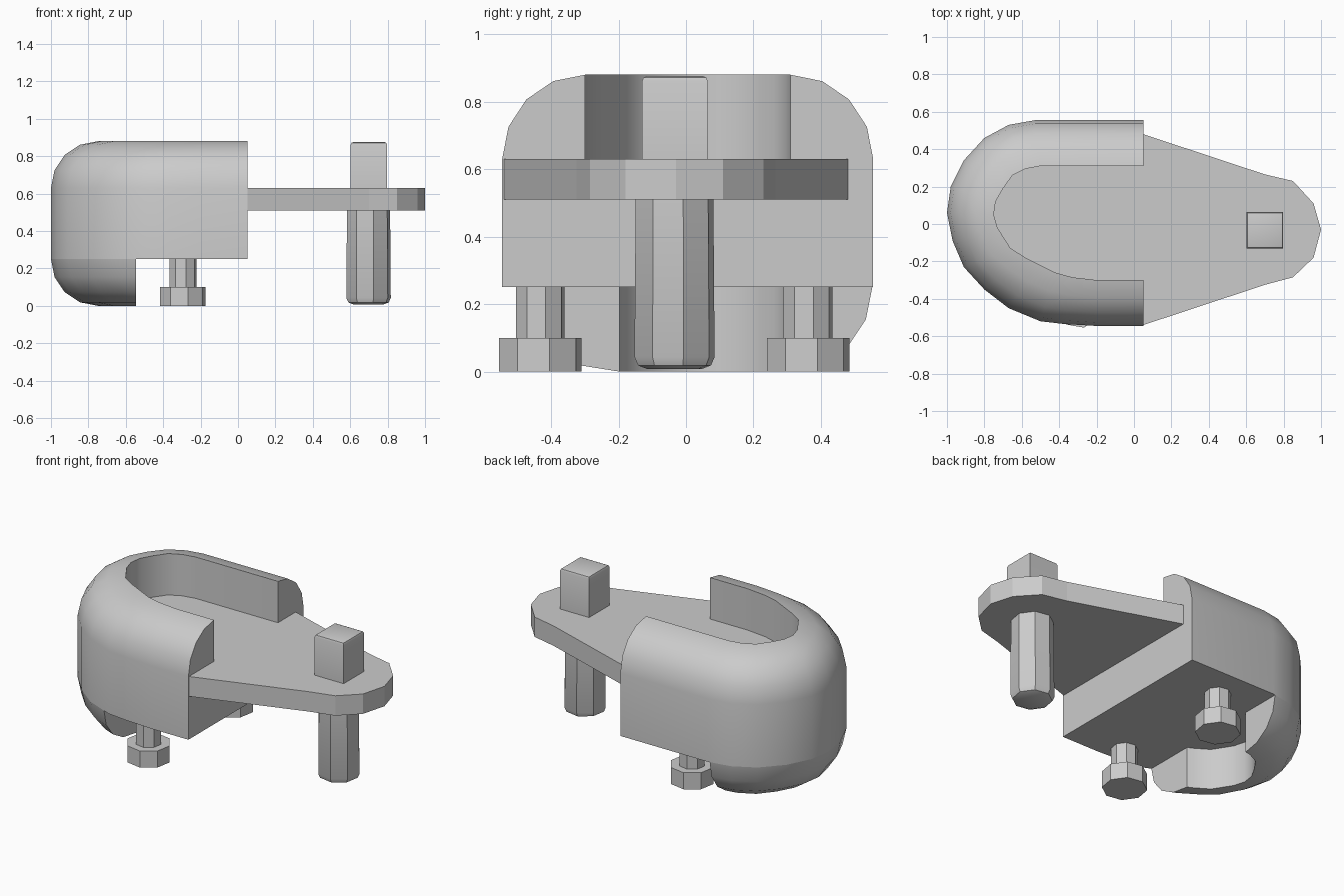
import bpy, bmesh, math
from mathutils import Matrix

if "Cube" in bpy.data.objects:
    bpy.data.objects.remove(bpy.data.objects["Cube"], do_unlink=True)

GREY = (0.6, 0.6, 0.6, 1)
mat = bpy.data.materials.new("plain grey")
mat.use_nodes = True
mat.diffuse_color = GREY
mat.node_tree.nodes["Principled BSDF"].inputs["Base Color"].default_value = GREY


def finish(name, bm, smooth=None):
    bmesh.ops.recalc_face_normals(bm, faces=bm.faces)
    mesh = bpy.data.meshes.new(name)
    bm.to_mesh(mesh)
    bm.free()
    obj = bpy.data.objects.new(name, mesh)
    bpy.context.collection.objects.link(obj)
    mesh.materials.append(mat)
    if smooth:
        bpy.ops.object.select_all(action='DESELECT')
        obj.select_set(True)
        bpy.context.view_layer.objects.active = obj
        bpy.ops.object.shade_smooth_by_angle(angle=math.radians(smooth))
    return obj


def add_level(bm, outline, z):
    return [bm.verts.new((x, y, z)) for x, y in outline]


def bridge(bm, a, b):
    for i in range(len(a) - 1):
        bm.faces.new((a[i], a[i + 1], b[i + 1], b[i]))


# Horseshoe outlines, back to front around the closed end
outer = [(.05, .555), (-.53, .555), (-.67, .53), (-.8, .46), (-.91, .34),
         (-.98, .2), (-1, .06), (-.97, -.09), (-.91, -.23), (-.8, -.35),
         (-.67, -.45), (-.5, -.52), (-.37, -.535), (-.2, -.545), (.05, -.545)]
inner = [(.05, .31), (-.5, .31), (-.58, .295), (-.65, .26), (-.7, .19),
         (-.74, .12), (-.75, .05), (-.73, -.02), (-.66, -.13), (-.58, -.18),
         (-.5, -.22), (-.42, -.26), (-.33, -.285), (-.2, -.3), (.05, -.3)]
FLOOR, UNDER, ROUND = .63, .25, .25


def rounded_levels(bm, z, direction, steps=4):
    # Quarter-round from the outer wall to the inner rim
    levels = []
    for s in range(steps + 1):
        t = s / steps * math.pi / 2
        k = 1 - math.cos(t)
        line = [(o[0] + (i[0] - o[0]) * k, o[1] + (i[1] - o[1]) * k)
                for o, i in zip(outer, inner)]
        levels.append(add_level(bm, line, z + direction * ROUND * math.sin(t)))
    return levels


# Upper body with raised horseshoe wall and solid floor
bm = bmesh.new()
levels = [add_level(bm, outer, UNDER)] + rounded_levels(bm, FLOOR, 1)
levels.append(add_level(bm, inner, FLOOR))
for a, b in zip(levels, levels[1:]):
    bridge(bm, a, b)
bm.faces.new(levels[0])
bm.faces.new(levels[-1])
bm.faces.new([l[0] for l in levels] + [l[-1] for l in reversed(levels)])
finish("body", bm, 35)

# Lower skirt, only around the closed end
bm = bmesh.new()
levels = rounded_levels(bm, UNDER, -1)
levels.append(add_level(bm, inner, UNDER))
for a, b in zip(levels, levels[1:] + levels[:1]):
    bridge(bm, a, b)
bmesh.ops.bisect_plane(bm, geom=bm.verts[:] + bm.edges[:] + bm.faces[:],
                       plane_co=(-.545, 0, 0), plane_no=(1, 0, 0), clear_outer=True)
bmesh.ops.holes_fill(bm, edges=[e for e in bm.edges if e.is_boundary], sides=0)
finish("lower_skirt", bm, 35)

# Tapered plate
plate = [(.05, .48), (.7, .265), (.85, .23), (.96, .11), (1, -.03),
         (.96, -.18), (.85, -.285), (.7, -.325), (.05, -.54)]
bm = bmesh.new()
low, high = add_level(bm, plate, .51), add_level(bm, plate, FLOOR)
bm.faces.new(low)
bm.faces.new(high)
bridge(bm, low + low[:1], high + high[:1])
finish("plate", bm)


def octagon(name, x, y, z0, z1, r0, r1, turn=12.6, bevel=0):
    bm = bmesh.new()
    m = Matrix.Translation((x, y, (z0 + z1) / 2)) @ Matrix.Rotation(math.radians(turn), 4, 'Z')
    bmesh.ops.create_cone(bm, cap_ends=True, segments=8, radius1=r0, radius2=r1,
                          depth=z1 - z0, matrix=m)
    if bevel:
        rim = [e for e in bm.edges if all(v.co.z < z0 + .001 for v in e.verts)]
        bmesh.ops.bevel(bm, geom=rim, offset=bevel, segments=2, profile=.5, affect='EDGES')
    finish(name, bm, 32 if bevel else None)


# Short feet with stems
for side, y in (("front", -.432), ("back", .362)):
    octagon(side + "_foot", -.295, y, 0, .1, .125, .125)
    octagon(side + "_stem", -.295, y, .1, UNDER + .01, .074, .074)

# Long leg under the plate tip
octagon("long_leg", .698, -.034, .008, .52, .122, .118, bevel=.035)

# Square knob on the plate tip
bm = bmesh.new()
bmesh.ops.create_cube(bm, size=1, matrix=Matrix.Translation((.7, -.033, .7525))
                      @ Matrix.Diagonal((.195, .195, .247, 1)))
rim = [e for e in bm.edges if all(v.co.z > .8 for v in e.verts)]
bmesh.ops.bevel(bm, geom=rim, offset=.015, segments=2, profile=.5, affect='EDGES')
finish("knob", bm, 32)
